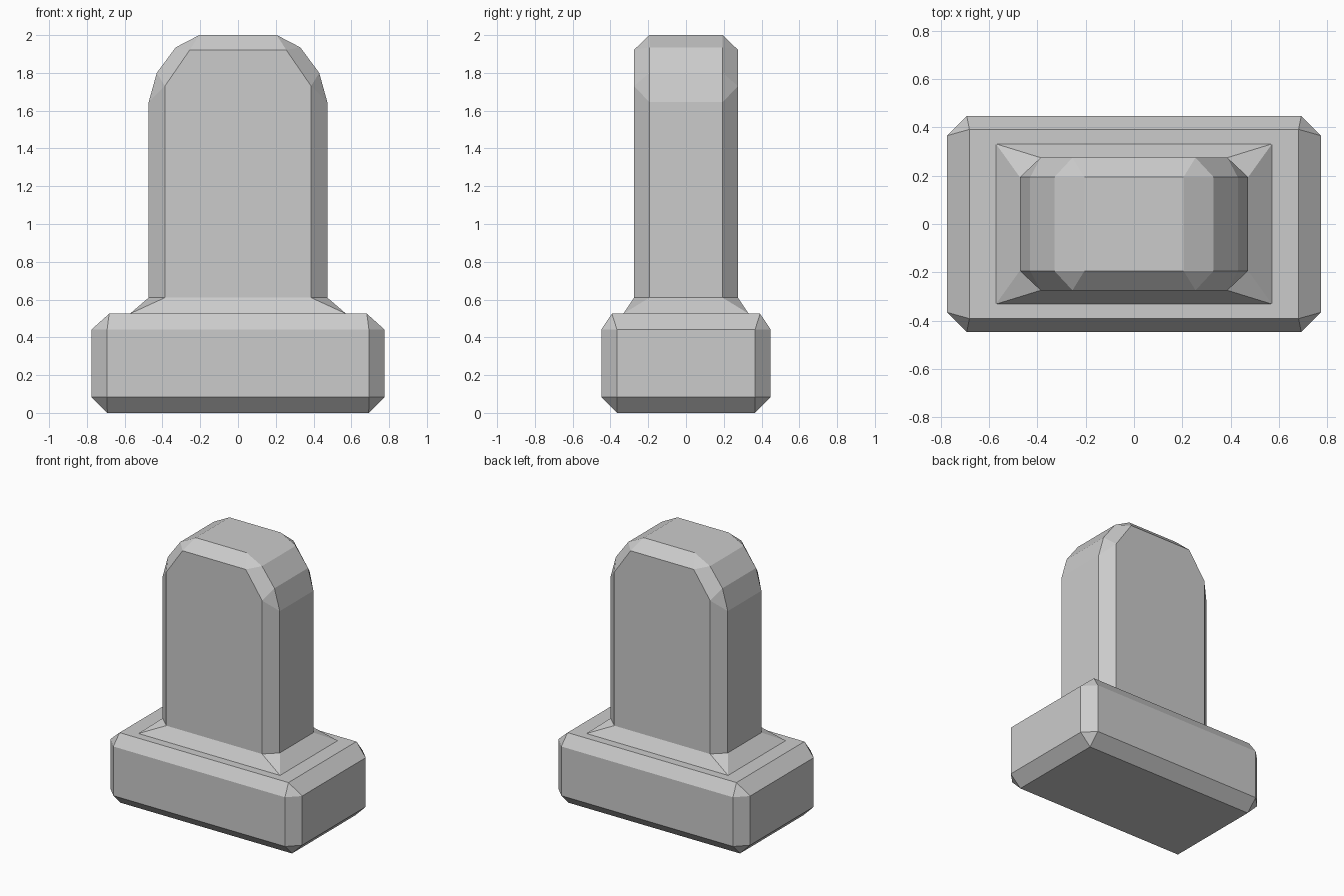
import bpy, bmesh

if "Cube" in bpy.data.objects:
    bpy.data.objects.remove(bpy.data.objects["Cube"])

stone = bpy.data.materials.new("light_grey")
stone.diffuse_color = (0.6, 0.6, 0.6, 1)
stone.use_nodes = True
stone.node_tree.nodes["Principled BSDF"].inputs["Base Color"].default_value = stone.diffuse_color


def ring(x, y, z, cx=0.0, cy=0.0):
    """Rectangle with cut corners; zero cuts leave doubled points to weld."""
    pts = []
    for sx, sy in ((1, 1), (-1, 1), (-1, -1), (1, -1)):
        pair = [(sx * x, sy * (y - cy), z), (sx * (x - cx), sy * y, z)]
        pts += pair if sx * sy > 0 else pair[::-1]
    return pts


def loft(name, rings, closed=True, cap_start=False, cap_end=False):
    """Skin a series of equal-length rings and weld the doubled points."""
    bm = bmesh.new()
    rows = [[bm.verts.new(p) for p in r] for r in rings]
    n = len(rows[0])
    for a, b in zip(rows, rows[1:]):
        for i in range(n if closed else n - 1):
            j = (i + 1) % n
            bm.faces.new((a[i], a[j], b[j], b[i]))
    if cap_start:
        bm.faces.new(rows[0][::-1])
    if cap_end:
        bm.faces.new(rows[-1])
    bmesh.ops.remove_doubles(bm, verts=bm.verts[:], dist=0.001)
    bmesh.ops.recalc_face_normals(bm, faces=bm.faces[:])
    # open strips: make sure the normals point away from the middle
    mid = sum((v.co for v in bm.verts), bm.verts[:][0].co * 0) / len(bm.verts)
    if sum(f.calc_area() * f.normal.dot(f.calc_center_median() - mid) for f in bm.faces) < 0:
        bmesh.ops.reverse_faces(bm, faces=bm.faces[:])
    mesh = bpy.data.meshes.new(name)
    bm.to_mesh(mesh)
    bm.free()
    mesh.materials.append(stone)
    obj = bpy.data.objects.new(name, mesh)
    bpy.context.collection.objects.link(obj)
    return obj


# Chamfered plinth with a flat ledge around the collar
loft("plinth", [
    ring(0.692, 0.365, 0.0),
    ring(0.775, 0.448, 0.083, 0.082, 0.082),
    ring(0.775, 0.448, 0.442, 0.082, 0.082),
    ring(0.682, 0.392, 0.525),
    ring(0.572, 0.332, 0.525),
], cap_start=True)

# Sloped collar between plinth and slab
loft("collar", [
    ring(0.572, 0.332, 0.525),
    ring(0.473, 0.275, 0.61, 0.086, 0.081),
])

# Upright slab with a rounded head and bevelled front and back faces
outer = [(0.473, 0.61), (0.473, 1.645), (0.43, 1.80), (0.33, 1.935), (0.205, 2.0)]
inner = [(0.387, 0.61), (0.387, 1.73), (0.387, 1.73), (0.255, 1.922), (0.255, 1.922)]


def arch(half, y):
    return [(x, y, z) for x, z in half] + [(-x, y, z) for x, z in half[::-1]]


loft("slab", [arch(inner, -0.275), arch(outer, -0.194),
              arch(outer, 0.194), arch(inner, 0.275)],
     closed=False, cap_start=True, cap_end=True)
